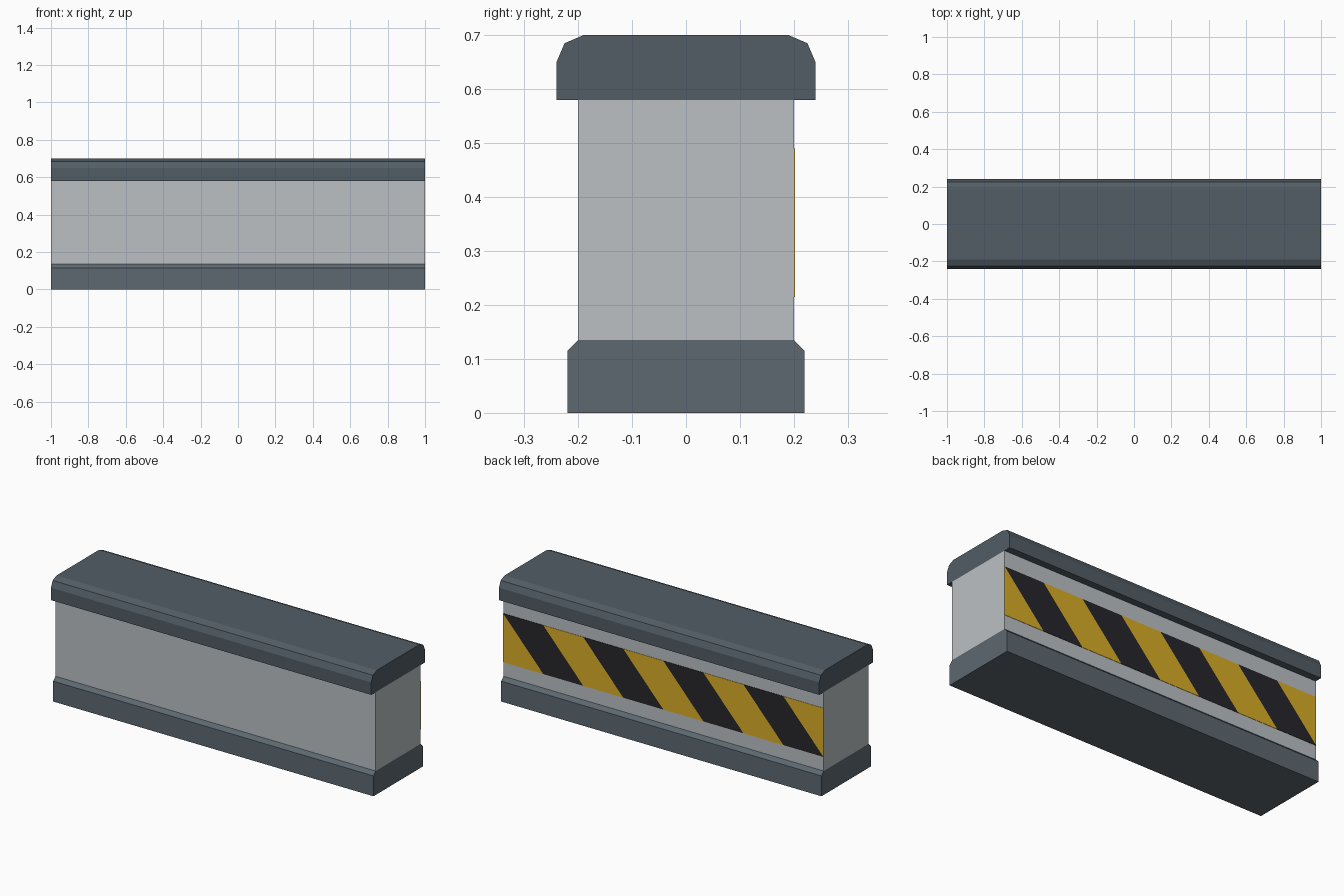
import bpy, bmesh

if "Cube" in bpy.data.objects:
    bpy.data.objects.remove(bpy.data.objects["Cube"])


def material(name, rgb):
    m = bpy.data.materials.new(name)
    m.diffuse_color = (*rgb, 1)
    m.use_nodes = True
    m.node_tree.nodes["Principled BSDF"].inputs["Base Color"].default_value = m.diffuse_color
    return m


def prism(bm, points, offset, mat=0):
    """Close a polygon and extrude it along an offset into a solid."""
    face = bm.faces.new([bm.verts.new(p) for p in points])
    before = set(bm.faces) - {face}
    geom = bmesh.ops.extrude_face_region(bm, geom=[face], use_keep_orig=True)["geom"]
    moved = [g for g in geom if isinstance(g, bmesh.types.BMVert)]
    bmesh.ops.translate(bm, verts=moved, vec=offset)
    for f in set(bm.faces) - before:
        f.material_index = mat


def finish(name, bm, mats):
    bmesh.ops.recalc_face_normals(bm, faces=bm.faces)
    mesh = bpy.data.meshes.new(name)
    bm.to_mesh(mesh)
    bm.free()
    for m in mats:
        mesh.materials.append(m)
    obj = bpy.data.objects.new(name, mesh)
    bpy.context.collection.objects.link(obj)
    return obj


def rail(name, half, mat):
    """Mirror a (y, z) half profile and run it along the full length."""
    loop = half + [(-y, z) for y, z in reversed(half)]
    bm = bmesh.new()
    prism(bm, [(-1, y, z) for y, z in loop], (2, 0, 0))
    return finish(name, bm, [mat])


concrete = material("concrete", (0.50, 0.53, 0.55))
cap_grey = material("cap_grey", (0.085, 0.11, 0.13))
base_grey = material("base_grey", (0.11, 0.14, 0.165))
yellow = material("yellow", (0.70, 0.42, 0.02))
black = material("black", (0.02, 0.02, 0.025))

# Chamfered plinth, plain wall and rounded coping
rail("base", [(0.22, 0), (0.22, 0.115), (0.20, 0.135)], base_grey)
rail("wall", [(0.20, 0.135), (0.20, 0.58)], concrete)
rail("cap", [(0.24, 0.58), (0.24, 0.65), (0.225, 0.685), (0.19, 0.70)], cap_grey)

# Hazard panel on the back: slanted stripes, clipped to triangles at both ends
LOW, HIGH, STEP = 0.215, 0.49, 0.25
bm = bmesh.new()
for i in range(-1, 8):
    top = 1 - STEP * i
    if i == -1:
        pts = [(1, HIGH), (1 - STEP, LOW), (1, LOW)]
    elif i == 7:
        pts = [(top, HIGH), (-1, HIGH), (-1, LOW)]
    else:
        pts = [(top, HIGH), (top - STEP, HIGH), (top - 2 * STEP, LOW), (top - STEP, LOW)]
    prism(bm, [(x, 0.20, z) for x, z in pts], (0, 0.002, 0), mat=(i + 1) % 2)
finish("hazard_panel", bm, [yellow, black])
